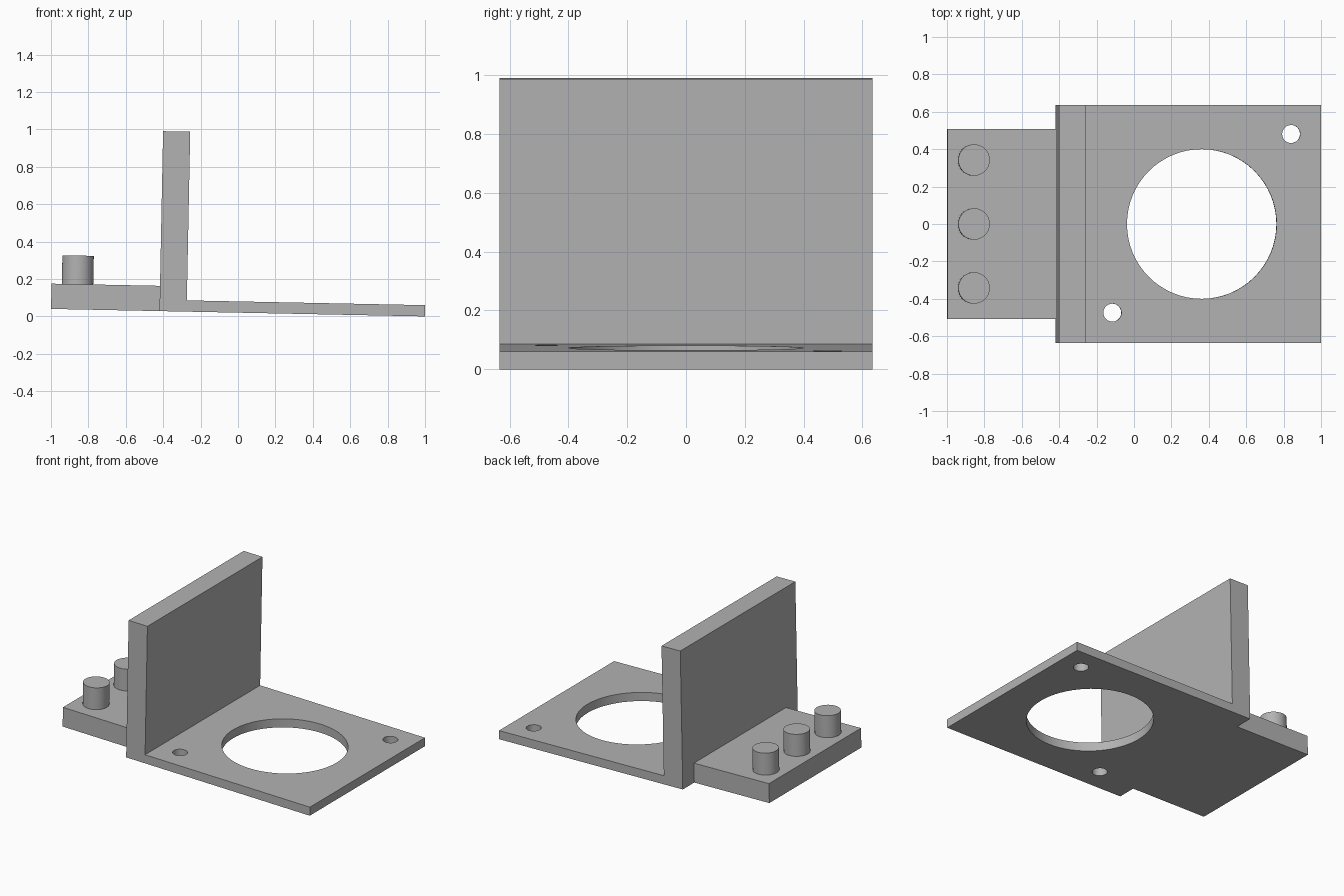
import bpy, bmesh, math
from mathutils import Matrix

cube = bpy.data.objects.get("Cube")
if cube:
    bpy.data.objects.remove(cube, do_unlink=True)

grey = bpy.data.materials.new("plain grey")
grey.use_nodes = True
colour = (0.45, 0.45, 0.45, 1)
grey.diffuse_color = colour
grey.node_tree.nodes["Principled BSDF"].inputs["Base Color"].default_value = colour

# The bracket leans slightly, pivoting on its lower +x edge
TILT = Matrix.Translation((0.999, 0, 0)) @ Matrix.Rotation(math.atan(0.02), 4, "Y")


def add_object(name, bm):
    bmesh.ops.recalc_face_normals(bm, faces=bm.faces)
    bm.transform(TILT)
    mesh = bpy.data.meshes.new(name)
    bm.to_mesh(mesh)
    bm.free()
    mesh.materials.append(grey)
    obj = bpy.data.objects.new(name, mesh)
    bpy.context.collection.objects.link(obj)
    return obj


def extrusion(name, profile, half_width):
    """Side profile of (x, z) points extruded across y."""
    bm = bmesh.new()
    face = bm.faces.new([bm.verts.new((x, -half_width, z)) for x, z in profile])
    new = bmesh.ops.extrude_face_region(bm, geom=[face])["geom"]
    verts = [v for v in new if isinstance(v, bmesh.types.BMVert)]
    bmesh.ops.translate(bm, verts=verts, vec=(0, 2 * half_width, 0))
    return add_object(name, bm)


def cylinder(name, x, y, radius, bottom, top):
    bm = bmesh.new()
    bmesh.ops.create_cone(bm, cap_ends=True, segments=64, radius1=radius, radius2=radius,
                          depth=top - bottom,
                          matrix=Matrix.Translation((x, y, (bottom + top) / 2)))
    return add_object(name, bm)


def smooth(obj):
    bpy.ops.object.select_all(action="DESELECT")
    obj.select_set(True)
    bpy.context.view_layer.objects.active = obj
    bpy.ops.object.shade_smooth_by_angle(angle=math.radians(30))


BACK, FRONT = -1.419, -1.274   # faces of the upright wall
PLATE, TONGUE = 0.06, 0.135    # thicknesses

# Base plate and upright wall as one L profile
bracket = extrusion("bracket", [(0, 0), (0, PLATE), (FRONT, PLATE), (FRONT, 0.962),
                                (BACK, 0.962), (BACK, 0)], 0.635)

# Large opening and two screw holes
for x, y, radius in [(-0.638, 0, 0.4), (-0.16, 0.481, 0.048), (-1.116, -0.474, 0.048)]:
    cutter = cylinder("hole_cutter", x, y, radius, -0.1, 0.2)
    cutter.hide_render = True
    cut = bracket.modifiers.new("hole", "BOOLEAN")
    cut.operation, cut.solver, cut.object = "DIFFERENCE", "EXACT", cutter
    bpy.context.view_layer.objects.active = bracket
    bpy.ops.object.modifier_apply(modifier=cut.name)
    bpy.data.objects.remove(cutter, do_unlink=True)
smooth(bracket)

# Narrower, thicker tongue behind the wall
extrusion("tongue", [(BACK, 0), (BACK, TONGUE), (-1.999, TONGUE), (-1.999, 0)], 0.508)

# Row of pegs on the tongue
for side, y in [("right", -0.342), ("middle", 0), ("left", 0.342)]:
    smooth(cylinder(side + "_peg", -1.86, y, 0.084, TONGUE, 0.288))
